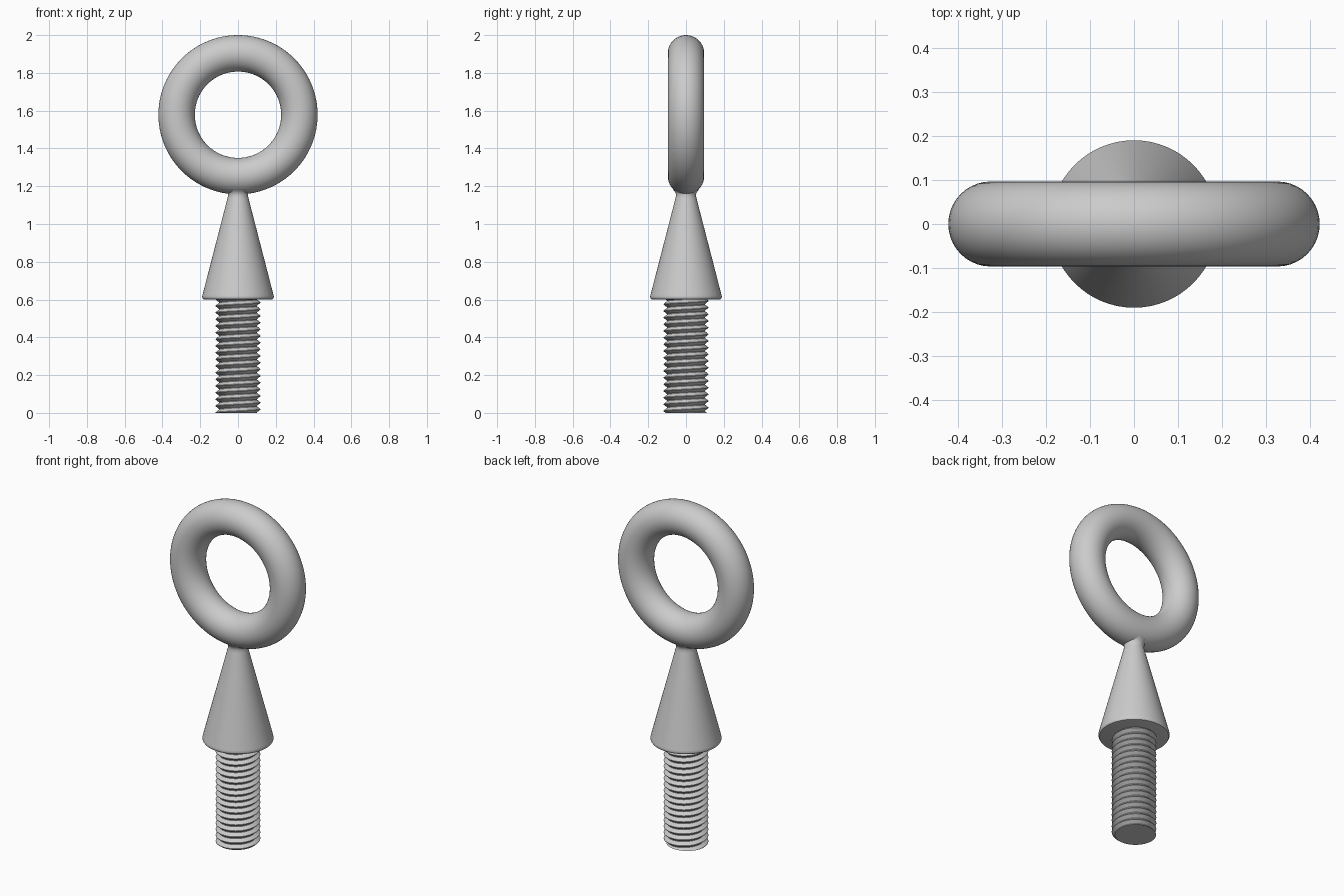
import bpy, bmesh, math

cube = bpy.data.objects.get("Cube")
if cube:
    bpy.data.objects.remove(cube, do_unlink=True)

steel = bpy.data.materials.new("grey steel")
steel.use_nodes = True
GREY = (0.6, 0.6, 0.6, 1)
steel.diffuse_color = GREY
steel.node_tree.nodes["Principled BSDF"].inputs["Base Color"].default_value = GREY


def finish(obj, angle):
    """Give a part its material and smooth shading with sharp edges kept."""
    obj.data.materials.append(steel)
    bpy.ops.object.select_all(action='DESELECT')
    obj.select_set(True)
    bpy.context.view_layer.objects.active = obj
    bpy.ops.object.shade_smooth_by_angle(angle=math.radians(angle))


def add_object(name, bm):
    bmesh.ops.recalc_face_normals(bm, faces=bm.faces)
    mesh = bpy.data.meshes.new(name)
    bm.to_mesh(mesh)
    bm.free()
    obj = bpy.data.objects.new(name, mesh)
    bpy.context.collection.objects.link(obj)
    return obj


# Ring, standing upright
bpy.ops.mesh.primitive_torus_add(
    major_radius=0.325, minor_radius=0.0965, major_segments=96, minor_segments=40,
    location=(0, 0, 1.5785), rotation=(math.pi / 2, 0, 0))
ring = bpy.context.object
ring.name = "ring"
finish(ring, 40)

# Conical collar: rounded rim below, small flare into the ring above
profile = [(0, 0.6), (0.178, 0.6), (0.185, 0.602), (0.189, 0.608), (0.19, 0.614),
           (0.188, 0.624), (0.056, 1.135), (0.053, 1.15), (0.054, 1.162),
           (0.06, 1.174), (0.07, 1.183), (0, 1.2)]
bm = bmesh.new()
points = [bm.verts.new((r, 0, z)) for r, z in profile]
edges = [bm.edges.new(pair) for pair in zip(points, points[1:])]
bmesh.ops.spin(bm, geom=points + edges, cent=(0, 0, 0), axis=(0, 0, 1),
               angle=math.tau, steps=64, use_merge=True)
bmesh.ops.remove_doubles(bm, verts=bm.verts, dist=0.0001)
finish(add_object("collar", bm), 40)

# Threaded shank: a helical surface trimmed flat at both ends
PITCH, TOP, ROOT, CREST, SIDES = 0.0353, 0.605, 0.1, 0.119, 64
STOPS = (0, 0.08, 0.5, 0.58)          # root flat, flank, crest flat, flank


def thread_radius(phase):
    p = phase % 1
    if p < STOPS[1]:
        t = 0
    elif p < STOPS[2]:
        t = (p - STOPS[1]) / (STOPS[2] - STOPS[1])
    elif p < STOPS[3]:
        t = 1
    else:
        t = (1 - p) / (1 - STOPS[3])
    return ROOT + (CREST - ROOT) * t


bm = bmesh.new()
rows = []
for turn in range(-2, math.ceil(TOP / PITCH) + 1):
    for stop in STOPS:
        row = []
        for i in range(SIDES + 1):
            a = i / SIDES
            z = min(max((turn + stop + a) * PITCH, 0), TOP)
            r = thread_radius(z / PITCH - a + 1e-6)
            row.append(bm.verts.new((r * math.cos(a * math.tau), r * math.sin(a * math.tau), z)))
        rows.append(row)
for low, high in zip(rows, rows[1:]):
    for i in range(SIDES):
        bm.faces.new((low[i], low[i + 1], high[i + 1], high[i]))
bmesh.ops.remove_doubles(bm, verts=bm.verts, dist=0.0002)
bmesh.ops.dissolve_degenerate(bm, edges=bm.edges, dist=0.0001)
bmesh.ops.holes_fill(bm, edges=[e for e in bm.edges if e.is_boundary], sides=0)
finish(add_object("threaded_shank", bm), 25)
